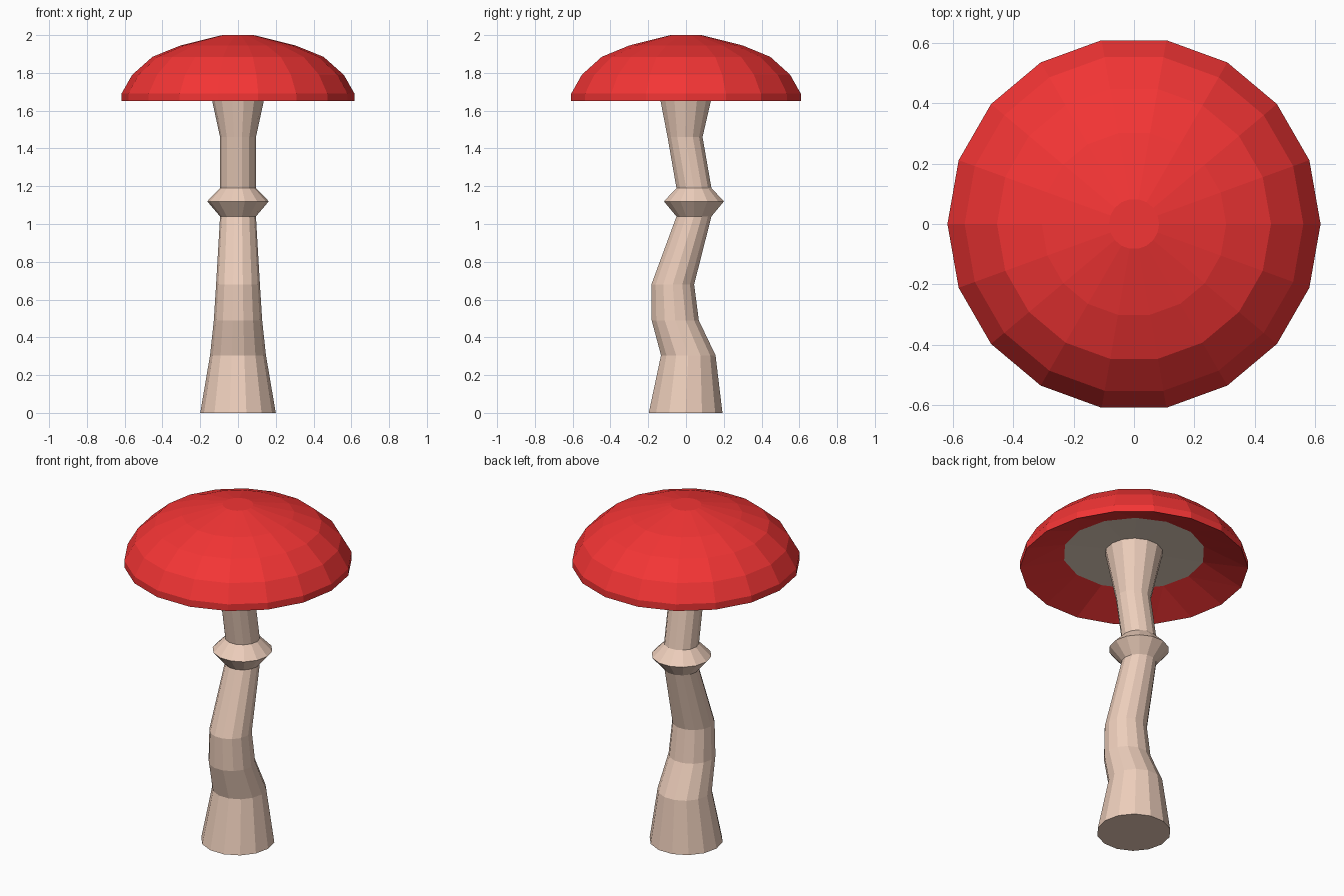
import bpy, bmesh
from math import sin, cos, tau

if "Cube" in bpy.data.objects:
    bpy.data.objects.remove(bpy.data.objects["Cube"])


def material(name, rgb):
    m = bpy.data.materials.new(name)
    m.diffuse_color = (*rgb, 1)
    m.use_nodes = True
    m.node_tree.nodes["Principled BSDF"].inputs["Base Color"].default_value = m.diffuse_color
    return m


def ring(bm, n, r, z, y=0.0):
    return [bm.verts.new((r * cos(tau * i / n), y + r * sin(tau * i / n), z)) for i in range(n)]


def loft(bm, rings):
    for a, b in zip(rings, rings[1:]):
        n = len(a)
        for i in range(n):
            j = (i + 1) % n
            bm.faces.new((a[i], a[j], b[j], b[i]))


def finish(bm, name, mat):
    me = bpy.data.meshes.new(name)
    bm.to_mesh(me)
    bm.free()
    me.materials.append(mat)
    ob = bpy.data.objects.new(name, me)
    bpy.context.collection.objects.link(ob)
    return ob


red = material("cap_red", (0.9, 0.035, 0.035))
peach = material("stem_peach", (0.85, 0.62, 0.50))
gill = material("gill_cream", (0.80, 0.66, 0.54))

CAP_SIDES, STEM_SIDES = 18, 14
GILL_R, GILL_Z = 0.385, 1.74

# Cap: faceted dome whose underside slopes inward to the gills
bm = bmesh.new()
dome = [ring(bm, CAP_SIDES, r, z) for r, z in (
    (0.617, 1.65), (0.617, 1.69), (0.56, 1.79), (0.453, 1.885), (0.305, 1.945), (0.083, 2.0))]
loft(bm, dome)
bm.faces.new(dome[-1])
inner = ring(bm, STEM_SIDES, GILL_R, GILL_Z)


def loop_edges(vs):
    pairs = zip(vs, vs[1:] + vs[:1])
    return [bm.edges.get(p) or bm.edges.new(p) for p in pairs]


bmesh.ops.bridge_loops(bm, edges=loop_edges(dome[0]) + loop_edges(inner))
bmesh.ops.recalc_face_normals(bm, faces=bm.faces)
# the open inner edge is closed by the gills; keep the dome facing outward
if max(bm.faces, key=lambda f: f.calc_center_median().z).normal.z < 0:
    bmesh.ops.reverse_faces(bm, faces=bm.faces)
finish(bm, "cap", red)

# Gills: shallow disc under the cap, facing down
bm = bmesh.new()
edge = ring(bm, STEM_SIDES, GILL_R, GILL_Z)
core = ring(bm, STEM_SIDES, 0.12, GILL_Z + 0.01)
loft(bm, [core, edge])
bm.faces.new(core[::-1])
finish(bm, "gills", gill)

# Stem: bent tapering tube (radius, height, y offset)
bm = bmesh.new()
stem = [ring(bm, STEM_SIDES, *s) for s in (
    (0.20, 0, -0.002), (0.148, 0.305, 0.012), (0.128, 0.49, -0.057), (0.116, 0.68, -0.07),
    (0.095, 1.04, 0.042), (0.095, 1.19, 0.042), (0.095, 1.46, -0.005), (0.157, 1.745, 0))]
loft(bm, stem)
bm.faces.new(stem[0][::-1])
bm.faces.new(stem[-1])
finish(bm, "stem", peach)

# Collar: double-cone ring around the stem
bm = bmesh.new()
loft(bm, [ring(bm, STEM_SIDES, r, z, 0.042) for r, z in ((0.095, 1.04), (0.163, 1.12), (0.095, 1.19))])
finish(bm, "collar", peach)
